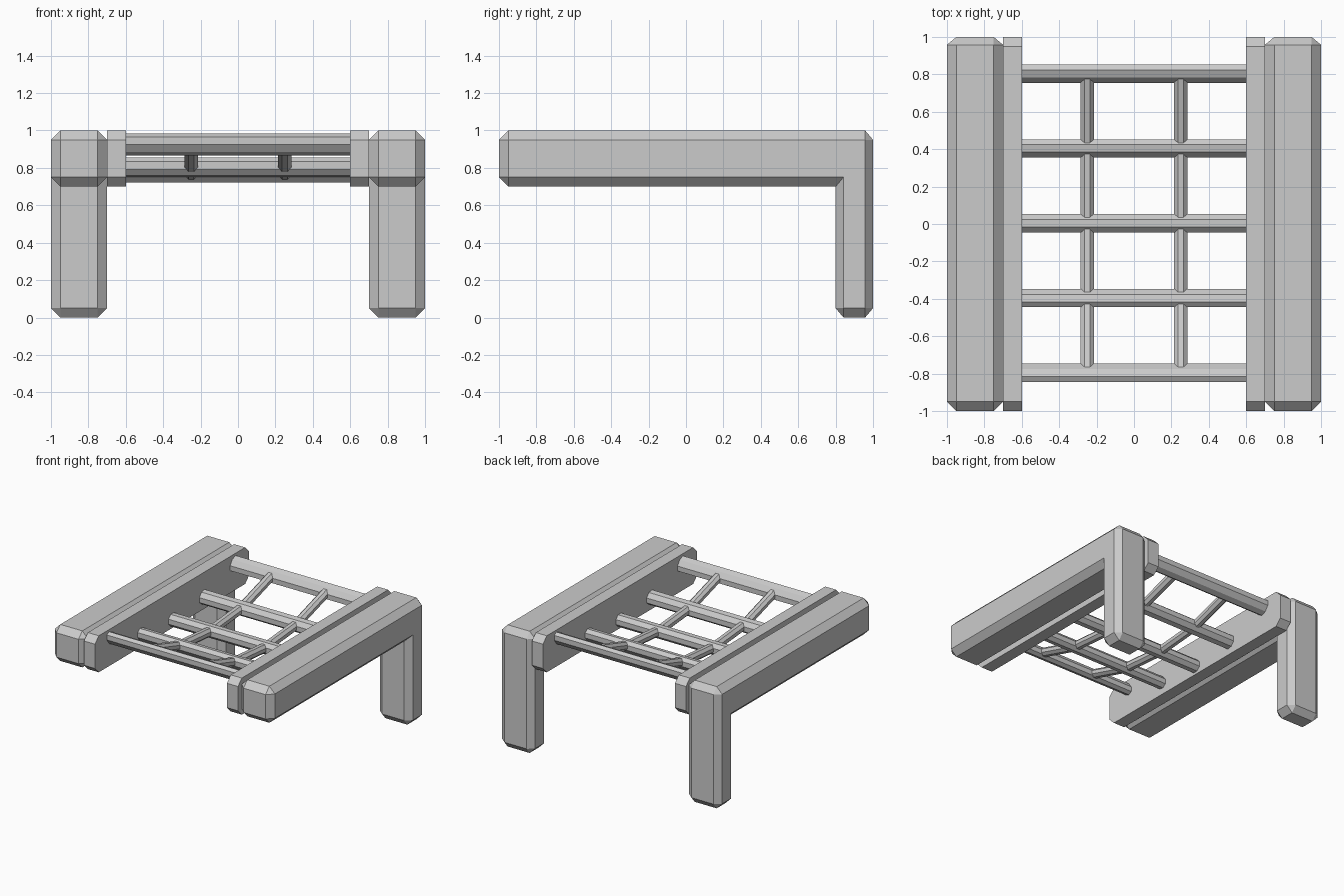
import bpy, bmesh, math

if "Cube" in bpy.data.objects:
    bpy.data.objects.remove(bpy.data.objects["Cube"])

grey = bpy.data.materials.new("plain grey")
grey.diffuse_color = (0.6, 0.6, 0.6, 1)
grey.use_nodes = True
grey.node_tree.nodes["Principled BSDF"].inputs["Base Color"].default_value = grey.diffuse_color


def finish(name, bm, mirror=False):
    bmesh.ops.recalc_face_normals(bm, faces=bm.faces)
    mesh = bpy.data.meshes.new(name)
    bm.to_mesh(mesh)
    bm.free()
    mesh.materials.append(grey)
    obj = bpy.data.objects.new(name, mesh)
    bpy.context.collection.objects.link(obj)
    if mirror:
        obj.modifiers.new("Mirror", 'MIRROR').use_axis = (True, False, False)
    return obj


def loft(bm, ring_a, ring_b):
    """Closed prism between two matching rings of points."""
    a = [bm.verts.new(p) for p in ring_a]
    b = [bm.verts.new(p) for p in ring_b]
    bm.faces.new(a)
    bm.faces.new(b[::-1])
    n = len(a)
    for i in range(n):
        j = (i + 1) % n
        bm.faces.new((a[j], a[i], b[i], b[j]))


def octagon(apothem):
    r = apothem / math.cos(math.pi / 8)
    return [(r * math.cos(math.pi / 8 + k * math.pi / 4),
             r * math.sin(math.pi / 8 + k * math.pi / 4)) for k in range(8)]


def sag(y):
    """Height of the hanging net at depth y."""
    return 0.77 + 0.155 * (abs(y) / 0.8) ** 2.2


# Side beams with rear legs: L profile, every outer edge chamfered
bm = bmesh.new()
profile = [(-1, 0.7), (0.8, 0.7), (0.8, 0), (1, 0), (1, 1), (-1, 1)]
loft(bm, [(0.7, y, z) for y, z in profile], [(1, y, z) for y, z in profile])
bmesh.ops.recalc_face_normals(bm, faces=bm.faces)
edges = [e for e in bm.edges
         if not all(abs(v.co.y - 0.8) < 0.01 and abs(v.co.z - 0.7) < 0.01 for v in e.verts)]
bmesh.ops.bevel(bm, geom=edges, offset=0.05, segments=1, profile=0.5, affect='EDGES')
for v in bm.verts:  # slightly narrower chamfers across the thin leg
    if abs(v.co.y - 0.85) < 0.002:
        v.co.y = 0.842
    elif abs(v.co.y - 0.95) < 0.002:
        v.co.y = 0.958
finish("side_beam_with_leg", bm, True)

# Inner plates with clipped end corners
bm = bmesh.new()
plate = [(-1, 0.75), (-0.95, 0.7), (0.95, 0.7), (1, 0.75),
         (1, 0.95), (0.95, 1), (-0.95, 1), (-1, 0.95)]
loft(bm, [(0.6, y, z) for y, z in plate], [(0.7, y, z) for y, z in plate])
finish("inner_plate", bm, True)

# Cross rungs, sheared to follow the sagging curve
rows = [-0.8, -0.4, 0, 0.4, 0.8]
for y in rows:
    slope = (sag(y + 0.01) - sag(y - 0.01)) / 0.02
    ring = [(y + 0.004 + a, sag(y) + b + slope * a) for a, b in octagon(0.049)]
    bm = bmesh.new()
    loft(bm, [(-0.61, p, q) for p, q in ring], [(0.61, p, q) for p, q in ring])
    finish("cross_rung", bm)

# Short connecting rods between neighbouring rungs
for y0, y1 in zip(rows, rows[1:]):
    bm = bmesh.new()
    loft(bm, [(0.25 + a, y0, sag(y0) + b) for a, b in octagon(0.035)],
         [(0.25 + a, y1, sag(y1) + b) for a, b in octagon(0.035)])
    finish("connecting_rod", bm, True)
